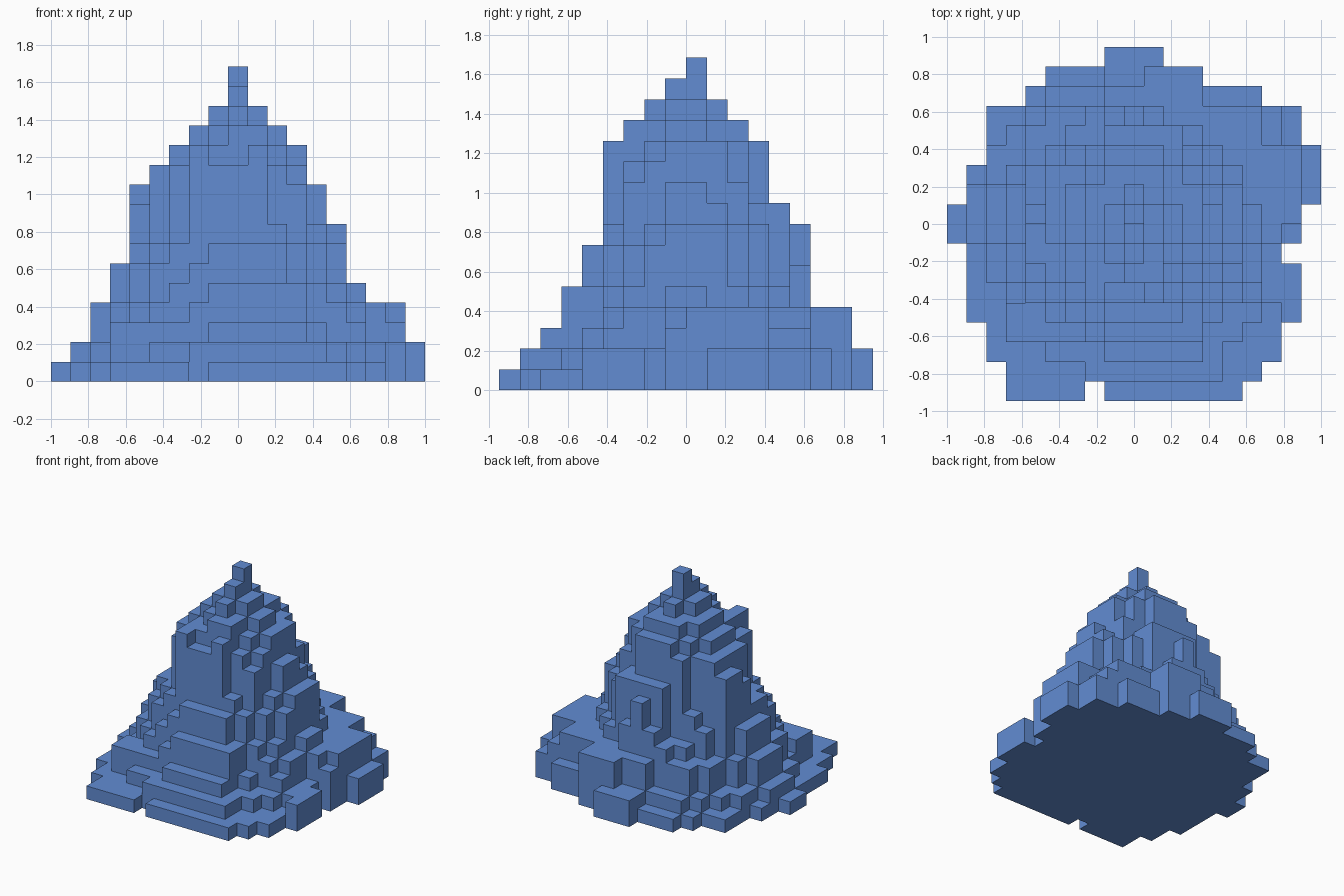
import bpy
import bmesh
import random

random.seed(4)
cube = bpy.data.objects.get("Cube")
if cube:
    bpy.data.objects.remove(cube, do_unlink=True)

COLS, ROWS = 19, 18
UNIT = 2.0 / COLS

# Ground footprint: first and last column of each row, front to back
FOOTPRINT = [(3, 15), (3, 16), (2, 17), (2, 17), (1, 18), (1, 18), (1, 18), (1, 17), (0, 18),
             (0, 18), (1, 19), (1, 19), (2, 19), (2, 18), (2, 18), (4, 16), (5, 13), (8, 11)]

# Rounded terraces above the ground, lowest first: x range, y range
TERRACES = [(1, 18, 1, 17), (2, 17, 2, 16), (2, 17, 3, 16), (3, 16, 3, 15), (3, 15, 4, 14),
            (4, 15, 4, 14), (5, 15, 5, 14), (5, 14, 5, 14), (5, 14, 5, 13), (5, 13, 5, 13),
            (6, 13, 6, 13), (7, 12, 6, 12), (8, 11, 7, 11), (9, 10, 8, 10), (9, 10, 9, 10)]

# Blocky ledges and buttresses: x range, y range, height
FOOT_LEDGES = [
    (18, 19, 10, 13, 2), (17, 18, 4, 7, 2), (8, 11, 17, 18, 2),   # foot blocks
    (9, 14, 1, 3, 2), (9, 13, 2, 4, 3), (3, 6, 3, 5, 3),          # front steps
    (15, 18, 12, 15, 2), (13, 16, 15, 16, 2), (16, 17, 13, 15, 3),  # back corner steps
    (11, 18, 9, 13, 4), (10, 16, 13, 15, 4), (10, 13, 15, 17, 4),  # back plateau
    (16, 18, 8, 9, 3),                                            # side shelf
]
HIGH_LEDGES = [
    (10, 13, 3, 5, 5), (7, 10, 3, 5, 4), (8, 11, 4, 6, 7),        # front buttress
    (8, 11, 14, 15, 6), (9, 10, 14, 15, 8), (8, 12, 13, 14, 9),   # back spire
    (7, 8, 5, 8, 12), (8, 11, 5, 8, 11), (10, 11, 5, 6, 12),      # front shoulder
    (5, 8, 9, 12, 11),                                            # side shoulder
    (4, 5, 7, 9, 7), (4, 5, 9, 10, 9), (4, 5, 10, 12, 10),        # side buttress
]


def build_heights():
    heights = {}
    for j, (first, last) in enumerate(FOOTPRINT):
        for i in range(first, last):
            if (i, j) != (7, 0):  # notch in the front edge
                heights[i, j] = 1
    for (i, j) in heights:
        limit = random.uniform(0.9, 1.0)  # rugged rim
        for level, (xa, xb, ya, yb) in enumerate(TERRACES):
            dx = abs(2 * i + 1 - xa - xb) / (xb - xa)
            dy = abs(2 * j + 1 - ya - yb) / (yb - ya)
            if dx ** 1.8 + dy ** 1.8 < limit:
                heights[i, j] = level + 2
        for xa, xb, ya, yb, top in FOOT_LEDGES + HIGH_LEDGES:
            if xa <= i < xb and ya <= j < yb:
                heights[i, j] = max(heights[i, j], top)
    return heights


def build_mesh(heights):
    bm = bmesh.new()

    def quad(*corners):
        bm.faces.new([bm.verts.new(((x - COLS / 2) * UNIT, (y - ROWS / 2) * UNIT, z * UNIT))
                      for x, y, z in corners])

    for (i, j), top in heights.items():
        ring = [(i, j), (i + 1, j), (i + 1, j + 1), (i, j + 1)]
        quad(*[(x, y, top) for x, y in ring])
        quad(*[(x, y, 0) for x, y in reversed(ring)])
        # Walls down to each lower neighbour
        for side, (di, dj) in enumerate([(0, -1), (1, 0), (0, 1), (-1, 0)]):
            (xa, ya), (xb, yb) = ring[side], ring[(side + 1) % 4]
            for k in range(heights.get((i + di, j + dj), 0), top):
                quad((xa, ya, k), (xb, yb, k), (xb, yb, k + 1), (xa, ya, k + 1))
    bmesh.ops.remove_doubles(bm, verts=bm.verts, dist=UNIT / 100)
    bmesh.ops.dissolve_limit(bm, angle_limit=0.01, verts=bm.verts, edges=bm.edges)
    mesh = bpy.data.meshes.new("mountain")
    bm.to_mesh(mesh)
    bm.free()
    return mesh


# Single blue stone material
blue = bpy.data.materials.new("slate_blue")
blue.use_nodes = True
colour = (0.122, 0.265, 0.65, 1.0)
blue.diffuse_color = colour
blue.node_tree.nodes["Principled BSDF"].inputs["Base Color"].default_value = colour

mountain = bpy.data.objects.new("mountain", build_mesh(build_heights()))
mountain.data.materials.append(blue)
bpy.context.collection.objects.link(mountain)
